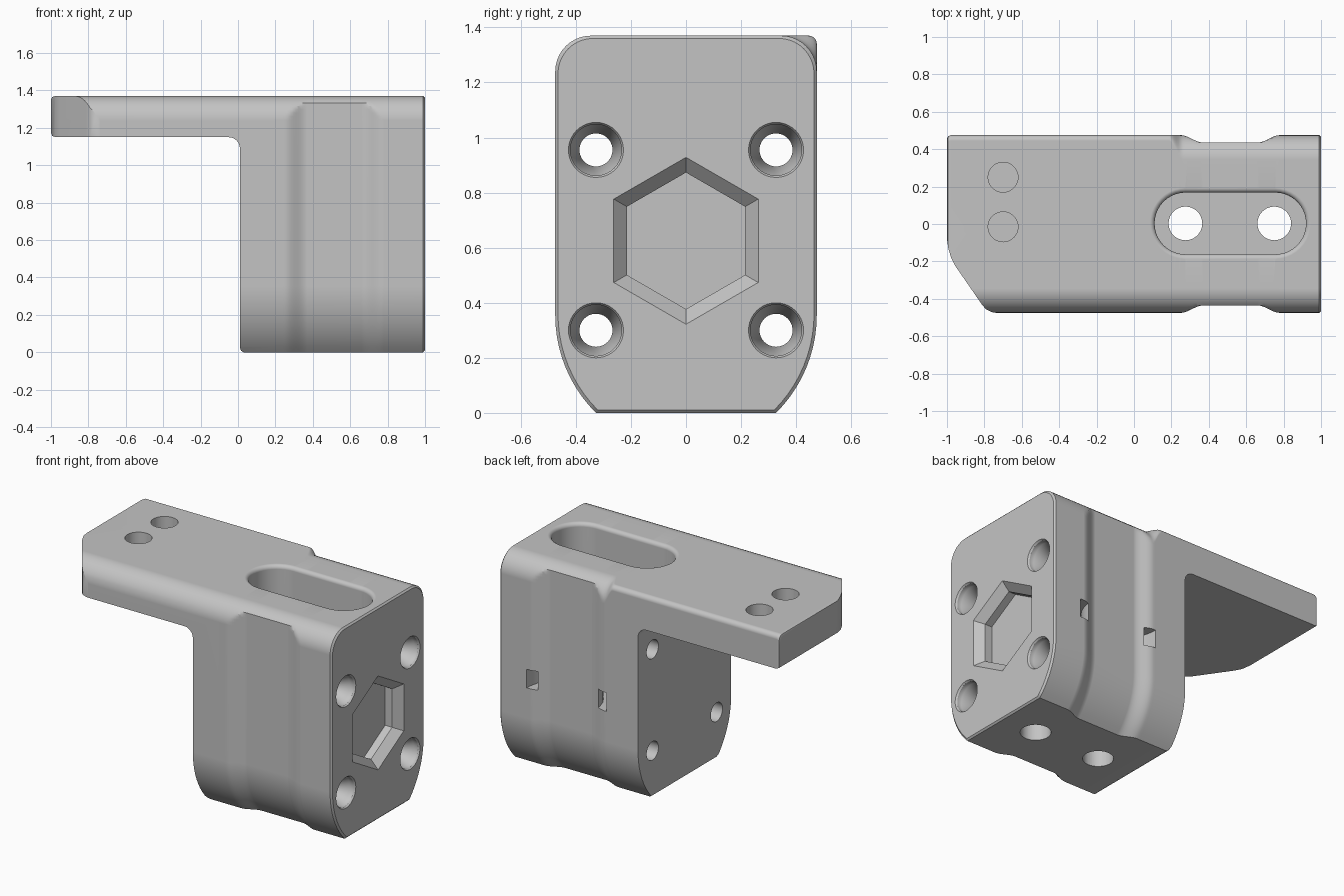
import bpy, bmesh
from math import sin, cos, pi, radians
from mathutils import Vector

if "Cube" in bpy.data.objects:
    bpy.data.objects.remove(bpy.data.objects["Cube"], do_unlink=True)

W, H = 0.475, 1.37          # half width and height


def loft(name, rings):
    """Skin a list of equal-length rings and cap both ends."""
    bm = bmesh.new()
    rows = [[bm.verts.new(p) for p in ring] for ring in rings]
    n = len(rows[0])
    for a, b in zip(rows, rows[1:]):
        for i in range(n):
            j = (i + 1) % n
            bm.faces.new((a[i], a[j], b[j], b[i]))
    bm.faces.new(rows[0][::-1])
    bm.faces.new(rows[-1])
    bmesh.ops.recalc_face_normals(bm, faces=bm.faces)
    mesh = bpy.data.meshes.new(name)
    bm.to_mesh(mesh)
    bm.free()
    ob = bpy.data.objects.new(name, mesh)
    bpy.context.collection.objects.link(ob)
    return ob


def step(x, a, b):
    t = min(max((x - a) / (b - a), 0), 1)
    return t * t * (3 - 2 * t)


# Body cross-section: curved lower flanks, waisted sides, rounded top corners
def half(r, d):
    R, z0, n = 0.5, 0.355, 10
    pts = []
    for i in range(n + 1):
        t = radians(45.2) * (1 - i / n)
        pts.append((W - d - R * (1 - cos(t)), max(z0 - R * sin(t), 0)))
    for i in range(n + 1):
        t = pi / 2 * i / n
        pts.append((min(W - r + r * cos(t), W - d), H - r + r * sin(t)))
    return pts


def section(x, inset=0):
    d = 0.04 * (step(x, 0.25, 0.37) - step(x, 0.66, 0.78))
    back_r = 0.03 + 0.1 * step(x, 0.19, 0.26)
    pts = half(back_r, d) + [(-y, z) for y, z in reversed(half(0.13, d))]
    ky, kz = 1 - inset / W, 1 - 2 * inset / H
    return [Vector((x, y * ky, inset + z * kz)) for y, z in pts]


xs = [-0.994, -0.98, 0.19]
xs += [0.19 + 0.06 * i / 5 for i in range(1, 6)]
xs += [0.25 + 0.12 * i / 10 for i in range(1, 11)]
xs += [0.66 + 0.12 * i / 10 for i in range(11)] + [0.99]
rings = [section(-1, 0.02)] + [section(x, 0.006 if x < -0.99 else 0) for x in xs]
bracket = loft("bracket_body", rings + [section(1, 0.01)])


def cut(cutter):
    cutter.hide_render = True
    mod = bracket.modifiers.new("cut", 'BOOLEAN')
    mod.operation, mod.solver, mod.object = 'DIFFERENCE', 'EXACT', cutter
    bpy.context.view_layer.objects.active = bracket
    bpy.ops.object.modifier_apply(modifier=mod.name)
    bpy.data.objects.remove(cutter, do_unlink=True)


def disc(axis, center, levels, n=40, turn=0.0):
    """Rings of (position, radius) along x or z."""
    a, b = center
    out = []
    for pos, r in levels:
        ring = []
        for i in range(n):
            t = 2 * pi * i / n + turn
            u, v = a + r * cos(t), b + r * sin(t)
            ring.append((pos, u, v) if axis == 'x' else (u, v, pos))
        out.append(ring)
    return loft("round_cutter", out)


# Space under the arm, with an inner fillet
fillet = [(-0.05 + 0.06 * cos(t), 1.09 + 0.06 * sin(t))
          for t in [pi / 2 * i / 8 for i in range(9)]]
under = [(-1.2, -0.1), (0.04, -0.1), (0.03, 0), (0.016, 0.008), (0.01, 0.025)] + fillet
under += [(-0.975, 1.15), (-0.993, 1.157), (-1, 1.175), (-1.2, 1.175)]
cut(loft("under_arm", [[(x, y, z) for x, z in under] for y in (-0.7, 0.7)]))

# Slanted arm corner
corner = [(-1.2, -0.07), (-1.01, -0.05), (-1, -0.08), (-0.993, -0.13), (-0.978, -0.18),
          (-0.955, -0.225), (-0.81, -0.435), (-0.79, -0.457), (-0.76, -0.471),
          (-0.72, -0.478), (-0.72, -0.7), (-1.2, -0.7)]
cut(loft("arm_corner", [[(x, y, z) for x, y in corner] for z in (1, 1.5)]))

# Top slot with a softened rim
def stadium(z, r):
    ring = []
    for i in range(42):
        side = 1 if i < 21 else -1
        t = pi * (i % 21) / 20 - pi / 2 + (0 if side > 0 else pi)
        ring.append((0.515 + side * 0.24 + r * cos(t), 0.003 + r * sin(t), z))
    return ring


rim = [(H - 0.025 * (1 - sin(t)), 0.19 - 0.025 * cos(t))
       for t in [pi / 2 * i / 6 for i in range(7)]]
cut(loft("top_slot", [stadium(z, r) for z, r in [(1.0, 0.165)] + rim + [(1.5, 0.19)]]))

# Vertical bolt holes and blind arm pockets
for x in (0.275, 0.75):
    cut(disc('z', (x, 0.003), [(-0.2, 0.09), (1.1, 0.09)]))
for y in (0.25, -0.015):
    cut(disc('z', (-0.7, y), [(1.21, 0.08), (1.5, 0.08)]))

# Countersunk screw holes along the body
for y in (-0.327, 0.327):
    for z in (0.3, 0.955):
        cut(disc('x', (y, z), [(-0.2, 0.06), (0.9, 0.06), (0.96, 0.093),
                               (0.99, 0.093), (1.0, 0.1), (1.1, 0.1)]))

# Hexagonal pocket with sloped rim
cut(disc('x', (0, 0.625), [(0.9, 0.248), (0.95, 0.248), (1.0, 0.303), (1.1, 0.303)],
         6, pi / 2))

# Curved strap channel opening on the back at the waist ends
arc = [pi * i / 20 for i in range(-2, 23)]
band = [(0.52 - r * cos(t), W - r * sin(t)) for r, ts in
        ((0.285, arc), (0.215, arc[::-1])) for t in ts]
cut(loft("strap_channel", [[(x, y, z) for x, y in band] for z in (0.55, 0.67)]))

# Single grey finish
mat = bpy.data.materials.new("light_grey")
mat.use_nodes = True
color = (0.55, 0.55, 0.55, 1)
mat.diffuse_color = color
mat.node_tree.nodes["Principled BSDF"].inputs["Base Color"].default_value = color
bracket.data.materials.clear()
bracket.data.materials.append(mat)

bpy.ops.object.select_all(action='DESELECT')
bracket.select_set(True)
bpy.context.view_layer.objects.active = bracket
bpy.ops.object.shade_smooth_by_angle(angle=radians(32))
wn = bracket.modifiers.new("even_normals", 'WEIGHTED_NORMAL')
wn.keep_sharp = True
